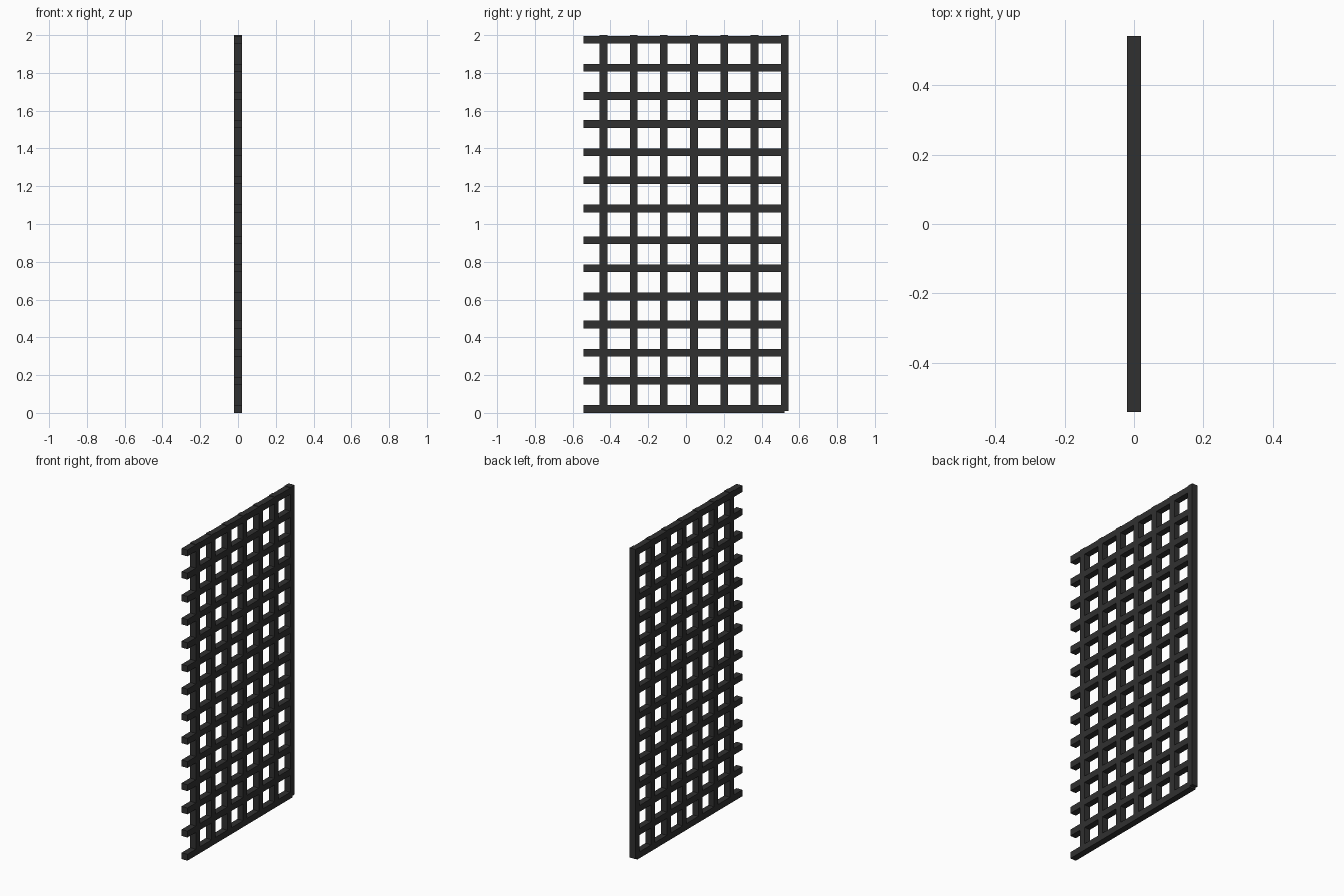
import bpy

if "Cube" in bpy.data.objects:
    bpy.data.objects.remove(bpy.data.objects["Cube"])

T = 0.041  # bar thickness

mat = bpy.data.materials.new("dark_iron")
mat.diffuse_color = (0.03, 0.03, 0.03, 1)
mat.use_nodes = True
mat.node_tree.nodes["Principled BSDF"].inputs["Base Color"].default_value = mat.diffuse_color


def bar(name, y0, y1, z0, z1):
    bpy.ops.mesh.primitive_cube_add(size=1, location=(0, (y0 + y1) / 2, (z0 + z1) / 2))
    ob = bpy.context.object
    ob.name = name
    ob.scale = (T, y1 - y0, z1 - z0)
    bpy.ops.object.transform_apply(location=False, rotation=False, scale=True)
    ob.data.materials.append(mat)


# Horizontal bars: a lower and an upper group of seven
for group, start in (("lower", T / 2), ("upper", 1.082)):
    for i in range(7):
        z = start + i * 0.149
        bar(f"{group}_crossbar_{i + 1}", -0.543, 0.522, z - T / 2, z + T / 2)

# Vertical bars
for i in range(7):
    y = -0.437 + i * 0.1599
    bar(f"upright_bar_{i + 1}", y - T / 2, y + T / 2, 0.01, 2.0)
